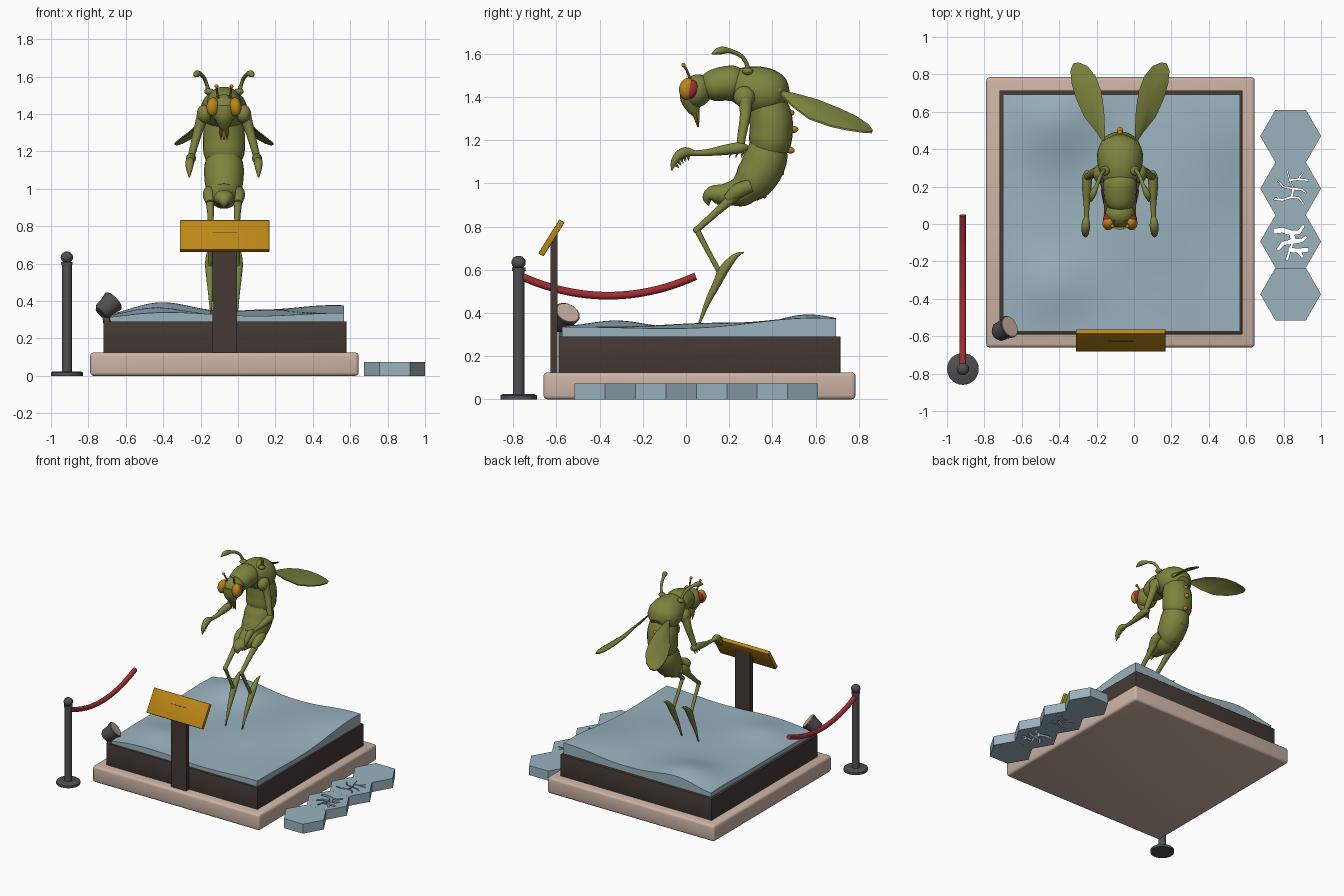
import bpy, bmesh, math
from mathutils import Vector, Matrix

if "Cube" in bpy.data.objects:
    bpy.data.objects.remove(bpy.data.objects["Cube"])

CX = -0.075  # insect's plane of symmetry


def material(name, rgb):
    m = bpy.data.materials.new(name)
    m.diffuse_color = (*rgb, 1)
    m.use_nodes = True
    m.node_tree.nodes["Principled BSDF"].inputs["Base Color"].default_value = m.diffuse_color
    return m


OLIVE = material("olive", (0.205, 0.23, 0.048))
BLUE = material("pale_blue", (0.32, 0.45, 0.52))
BEIGE = material("beige", (0.60, 0.45, 0.37))
BROWN = material("dark_brown", (0.058, 0.041, 0.034))
AMBER = material("amber", (0.50, 0.24, 0.008))
RED = material("red", (0.36, 0.026, 0.032))
GRAY = material("dark_gray", (0.08, 0.08, 0.083))


def finish(name, bm, mat):
    bmesh.ops.recalc_face_normals(bm, faces=bm.faces)
    me = bpy.data.meshes.new(name)
    bm.to_mesh(me)
    bm.free()
    ob = bpy.data.objects.new(name, me)
    bpy.context.collection.objects.link(ob)
    me.materials.append(mat)
    return ob


def box(name, lo, hi, mat, bevel=0, tilt=0):
    lo, hi = Vector(lo), Vector(hi)
    bm = bmesh.new()
    bmesh.ops.create_cube(bm, size=1)
    bmesh.ops.scale(bm, vec=hi - lo, verts=bm.verts)
    if bevel:
        bmesh.ops.bevel(bm, geom=bm.edges[:], offset=bevel, segments=3, profile=0.5, affect='EDGES')
    ob = finish(name, bm, mat)
    ob.location = (lo + hi) / 2
    ob.rotation_euler.x = tilt
    return ob


def ball(name, loc, radii, mat, tilt=0, turn=0):
    bm = bmesh.new()
    bmesh.ops.create_uvsphere(bm, u_segments=24, v_segments=14, radius=1)
    bmesh.ops.scale(bm, vec=radii, verts=bm.verts)
    ob = finish(name, bm, mat)
    ob.location = loc
    ob.rotation_euler = (tilt, 0, turn)
    return ob


def tube(name, pts, mat, sx=1.0, sides=18, steps=4):
    """Swept limb through (x, y, z, radius) points, smoothly interpolated."""
    P = [Vector(p) for p in pts]
    path = []
    for i in range(len(P) - 1):
        a, b, c, d = P[max(i - 1, 0)], P[i], P[i + 1], P[min(i + 2, len(P) - 1)]
        for k in range(steps):
            t = k / steps
            path.append(0.5 * (2 * b + (c - a) * t + (2 * a - 5 * b + 4 * c - d) * t * t
                               + (3 * b - a - 3 * c + d) * t ** 3))
    path.append(P[-1])
    bm = bmesh.new()
    rings = []
    for i, p in enumerate(path):
        t = (path[min(i + 1, len(path) - 1)].xyz - path[max(i - 1, 0)].xyz).normalized()
        u = (Vector((1, 0, 0)) - t * t.x).normalized()
        v = t.cross(u)
        r = max(p.w, 0.001)
        rings.append([bm.verts.new(p.xyz + u * (r * sx * math.cos(a)) + v * (r * math.sin(a)))
                      for a in (2 * math.pi * k / sides for k in range(sides))])
    for A, B in zip(rings, rings[1:]):
        for k in range(sides):
            bm.faces.new((A[k], A[k - 1], B[k - 1], B[k]))
    bm.faces.new(rings[0])
    bm.faces.new(rings[-1])
    return finish(name, bm, mat)


def mid(pts):  # (y, z, r) points on the symmetry plane
    return [(CX, *p) for p in pts]


def side(s, pts):  # mirrored (offset, y, z, r) points
    return [(CX + s * p[0], *p[1:]) for p in pts]


# Display base
box("plinth", (-0.79, -0.66, 0), (0.645, 0.785, 0.125), BEIGE, 0.018)
box("tray", (-0.72, -0.59, 0.12), (0.58, 0.715, 0.292), BROWN, 0.004)


def ground(x, y):
    def g(cx, cy, w, d):
        return math.exp(-((x - cx) / w) ** 2 - ((y - cy) / d) ** 2)
    return (0.328 + 0.07 * g(-0.42, 0.56, 0.22, 0.22) + 0.055 * g(0.46, 0.55, 0.32, 0.38)
            + 0.03 * g(-0.42, -0.32, 0.2, 0.17) + 0.015 * g(0.05, 0.05, 0.3, 0.3)
            - 0.012 * g(-0.7, 0, 0.12, 0.9) + 0.008 * math.sin(7 * x + 4 * y))


# Undulating surface: grid top with skirt
bm = bmesh.new()
bmesh.ops.create_grid(bm, x_segments=44, y_segments=44, size=0.6335)
bmesh.ops.translate(bm, vec=(-0.0675, 0.06, 0.29), verts=bm.verts)
top = bm.verts[:]
rim = [e for e in bm.edges if e.is_boundary]
ext = bmesh.ops.extrude_edge_only(bm, edges=rim)
for v in top:
    v.co.z = ground(v.co.x, v.co.y)
finish("rippled_ground", bm, BLUE)

# Sign on a post
box("sign_post", (-0.135, -0.627, 0.12), (-0.005, -0.594, 0.77), BROWN)
box("sign_plate", (-0.31, -0.637, 0.655), (0.168, -0.609, 0.84), AMBER, 0.003, -math.radians(32))

# Barrier post and rope
BX, BY = -0.915, -0.775
for name, prof in (("barrier_foot", [(0, .085), (.018, .085), (.024, .075)]),
                   ("barrier_pole", [(.02, .027), (.605, .027)]),
                   ("barrier_collar", [(.595, .031), (.61, .031)])):
    tube(name, [(BX, BY, z, r) for z, r in prof], GRAY, sides=28, steps=1)
ball("barrier_knob", (BX, BY, 0.634), (0.033, 0.033, 0.031), GRAY)
tube("rope", [(BX, -0.765 + 0.81 * t, 0.57 - 0.36 * t * (1 - t), 0.018)
              for t in (k / 10 for k in range(11))], RED)

# Spotlight at the corner
back, aim = Vector((-0.735, -0.585, 0.335)), Vector((0.66, 0.34, 0.62)).normalized()
tube("spotlight", [(*(back + aim * t), r) for t, r in ((0, .035), (.02, .05), (.06, .052), (.1, .062))],
     GRAY, sides=24, steps=1)
tube("spotlight_lens", [(*(back + aim * t), .056) for t in (.097, .105)], BEIGE, sides=24, steps=1)
tube("spotlight_stand", [(-0.70, -0.57, 0.28, .02), (-0.71, -0.572, 0.35, .02)], GRAY, steps=1)

# Hexagonal tiles, two of them cracked right through
CRACKS = [[(-.085, -.055), (-.045, -.06), (.005, -.045), (.015, .0), (-.005, .045), (-.02, .1)],
          [(-.005, .045), (.04, .05), (.065, .085)], [(.04, .05), (.095, .045)],
          [(.005, -.045), (.045, -.05), (.07, -.085)], [(.015, 0), (.06, -.005), (.085, -.025)],
          [(.015, 0), (-.04, .01), (-.07, .045)]]


def crack_cutter(cx, cy, w, flip):
    bm = bmesh.new()
    for line in CRACKS:
        for i, (a, b) in enumerate(zip(line, line[1:])):
            a, b = Vector((a[0], a[1] * flip)), Vector((b[0], b[1] * flip))
            d = (b - a).normalized()
            n = Vector((-d.y, d.x))
            main = line is CRACKS[0]
            wa, wb = (w, w) if main and i < 3 else (w * (1 - .2 * i), w * (.75 - .25 * i) if not main else w * .5)
            wa, wb = max(wa, w * .35), max(wb, w * .3)
            a -= d * w * .5
            loop = [a + n * wa, b + n * wb, b - n * wb, a - n * wa]
            f = bm.faces.new([bm.verts.new((cx + p.x, cy + p.y, -0.05)) for p in loop])
            e = bmesh.ops.extrude_face_region(bm, geom=[f])
            bmesh.ops.translate(bm, vec=(0, 0, .2), verts=[g for g in e["geom"] if isinstance(g, bmesh.types.BMVert)])
    return finish("crack_cutter", bm, BLUE)


for i, (cy, w, flip) in enumerate(((.47, 0, 1), (.189, .005, 1), (-.093, .013, -1), (-.375, 0, 1))):
    bm = bmesh.new()
    bmesh.ops.create_cone(bm, cap_ends=True, segments=6, radius1=0.1625, radius2=0.1625, depth=0.074,
                          matrix=Matrix.Translation((0.8375, cy, 0.037)) @ Matrix.Rotation(math.pi / 6, 4, 'Z'))
    xs = [v.co.x for v in bm.verts]
    if max(xs) - min(xs) < 0.3:  # keep the points along x
        bmesh.ops.rotate(bm, cent=(0.8375, cy, 0), matrix=Matrix.Rotation(math.pi / 6, 3, 'Z'), verts=bm.verts)
    tile = finish(f"hex_tile_{i + 1}", bm, BLUE)
    if w:
        cut = crack_cutter(0.8375, cy, w, flip)
        mod = tile.modifiers.new("cracks", 'BOOLEAN')
        mod.operation, mod.solver, mod.object, mod.use_self = 'DIFFERENCE', 'EXACT', cut, True
        dg = bpy.context.evaluated_depsgraph_get()
        baked = bpy.data.meshes.new_from_object(tile.evaluated_get(dg))
        tile.modifiers.clear()
        tile.data = baked
        bpy.data.objects.remove(cut)

# Insect body
tube("neck_segment", mid([(.09, 1.44, .055), (.12, 1.45, .073), (.17, 1.461, .08), (.22, 1.464, .082), (.25, 1.46, .065)]), OLIVE, 1.1)
tube("thorax", mid([(.2, 1.45, .06), (.25, 1.448, .088), (.31, 1.438, .106), (.37, 1.42, .112),
                    (.42, 1.395, .095), (.455, 1.375, .05)]), OLIVE, 1.1, 24)
tube("abdomen_upper", mid([(.375, 1.385, .085), (.392, 1.31, .098), (.395, 1.25, .1), (.388, 1.19, .098), (.378, 1.15, .085)]), OLIVE, 1.12, 24)
tube("abdomen_middle", mid([(.38, 1.17, .088), (.37, 1.12, .1), (.345, 1.06, .1), (.305, 1.005, .092), (.265, .972, .07)]), OLIVE, 1.05, 24)
tube("abdomen_lower", mid([(.285, .98, .07), (.25, .962, .07), (.2, .952, .054), (.14, .945, .042)]), OLIVE, 1.15, 24)
tube("abdomen_tip", mid([(.17, .95, .045), (.125, .948, .042), (.1, .93, .025), (.105, .897, .003)]), OLIVE, 1.2)
for y, z, r, a in ((.478, 1.325, .02, 10), (.495, 1.25, .021, 0), (.48, 1.155, .02, -15),
                   (.44, 1.05, .013, -30), (.405, .995, .011, -40), (.36, .943, .012, -50)):
    ball("back_knob", (CX, y, z), (r * .8, r * 1.2, r * .8), AMBER, math.radians(a))

# Head
ball("head", (CX, .05, 1.428), (.08, .07, .078), OLIVE, math.radians(-20))
tube("face", mid([(.03, 1.44, .06), (.025, 1.39, .052), (.035, 1.345, .032), (.05, 1.31, .014), (.057, 1.262, .003)]), OLIVE, 1.05)

for s, n in ((1, "right"), (-1, "left")):
    ball(n + "_eye", (CX + s * .06, .005, 1.438), (.033, .037, .05), AMBER, math.radians(-10), s * .3)
    ball(n + "_eye_rim", (CX + s * .062, .026, 1.436), (.029, .034, .043), RED, math.radians(-10), s * .3)
    tube(n + "_feeler", side(s, [(.03, .02, 1.48, .007), (.037, .005, 1.52, .006), (.04, -.01, 1.545, .006)]), OLIVE, sides=10)
    ball(n + "_feeler_tip", (CX + s * .04, -.012, 1.548), (.01, .01, .01), AMBER)
    tube(n + "_mouthpart", side(s, [(.018, .035, 1.34, .009), (.018, .045, 1.3, .008), (.015, .055, 1.26, .002)]), AMBER, sides=10)
    # Curled horns on the back
    ball(n + "_horn_socket", (CX + s * .08, .285, 1.52), (.025, .025, .018), OLIVE)
    tube(n + "_horn", side(s, [(.08, .285, 1.51, .015), (.09, .282, 1.55, .01), (.105, .255, 1.59, .01),
                               (.125, .205, 1.613, .011), (.145, .16, 1.615, .018), (.155, .12, 1.6, .004)]), OLIVE)
    # Wing blade
    outline = [(.08, .42, 1.43), (.125, .49, 1.36), (.19, .57, 1.30), (.235, .67, 1.265), (.258, .75, 1.248),
               (.265, .82, 1.238), (.25, .858, 1.236), (.22, .864, 1.245), (.175, .845, 1.27),
               (.13, .79, 1.308), (.1, .71, 1.345), (.085, .61, 1.385), (.08, .5, 1.415)]
    bm = bmesh.new()
    ctr = Vector((.16, .67, 1.32))
    for off in (-.004, .004):
        loop = [bm.verts.new((CX + s * x, y, z + off)) for x, y, z in outline]
        c = bm.verts.new((CX + s * ctr.x, ctr.y, ctr.z + off * 2))
        for k in range(len(loop)):
            bm.faces.new((loop[k - 1], loop[k], c))
        if off < 0:
            low = loop
    for k in range(len(loop)):
        bm.faces.new((low[k - 1], low[k], loop[k], loop[k - 1]))
    finish(n + "_wing", bm, OLIVE)
    ball(n + "_wing_root", (CX + s * .08, .42, 1.43), (.025, .03, .02), OLIVE)
    # Grasping arm with toothed claw
    ball(n + "_shoulder", (CX + s * .105, .27, 1.4), (.04, .05, .05), OLIVE)
    tube(n + "_upper_arm", side(s, [(.11, .275, 1.4, .034), (.135, .275, 1.32, .026), (.16, .26, 1.23, .021), (.178, .25, 1.16, .018)]), OLIVE)
    tube(n + "_forearm", side(s, [(.172, .285, 1.165, .012), (.176, .25, 1.165, .026), (.178, .18, 1.155, .024),
                                  (.178, .1, 1.143, .016), (.18, .02, 1.14, .012)]), OLIVE)
    tube(n + "_claw", side(s, [(.18, .04, 1.14, .012), (.182, .0, 1.145, .023), (.184, -.03, 1.132, .022),
                               (.185, -.055, 1.1, .016), (.185, -.066, 1.06, .003)]), OLIVE)
    teeth = [((.01, 1.125), (.012, 1.105)), ((-.008, 1.122), (-.003, 1.1)), ((-.022, 1.113), (-.013, 1.092)),
             ((-.034, 1.1), (-.022, 1.083)), ((-.045, 1.085), (-.033, 1.071))]
    teeth += [((y, 1.148), (y - .01, 1.118)) for y in (.21, .24, .265)]
    for a, b in teeth:
        tube(n + "_claw_tooth", side(s, [(.182, *a, .008), (.182, *b, .001)]), OLIVE, sides=8, steps=1)
    # Leg and pointed foot
    tube(n + "_hip", side(s, [(.075, .3, .99, .03), (.078, .24, .965, .035), (.074, .19, .925, .022)]), OLIVE)
    tube(n + "_thigh", side(s, [(.076, .24, .955, .026), (.072, .15, .875, .018), (.07, .05, .785, .014)]), OLIVE)
    ball(n + "_knee", (CX + s * .07, .05, .785), (.017, .017, .017), OLIVE)
    tube(n + "_shin", side(s, [(.07, .05, .785, .014), (.072, .1, .69, .012), (.075, .155, .59, .012)]), OLIVE)
    tube(n + "_foot", side(s, [(.078, .268, .682, .002), (.078, .225, .66, .014), (.078, .175, .6, .023), (.076, .14, .53, .019),
                               (.073, .1, .45, .013), (.07, .055, .335, .004)]), OLIVE)

# Smooth shading with sharp edges kept
for ob in bpy.context.scene.objects:
    ob.select_set(True)
    bpy.context.view_layer.objects.active = ob
bpy.ops.object.shade_smooth_by_angle(angle=math.radians(35))
